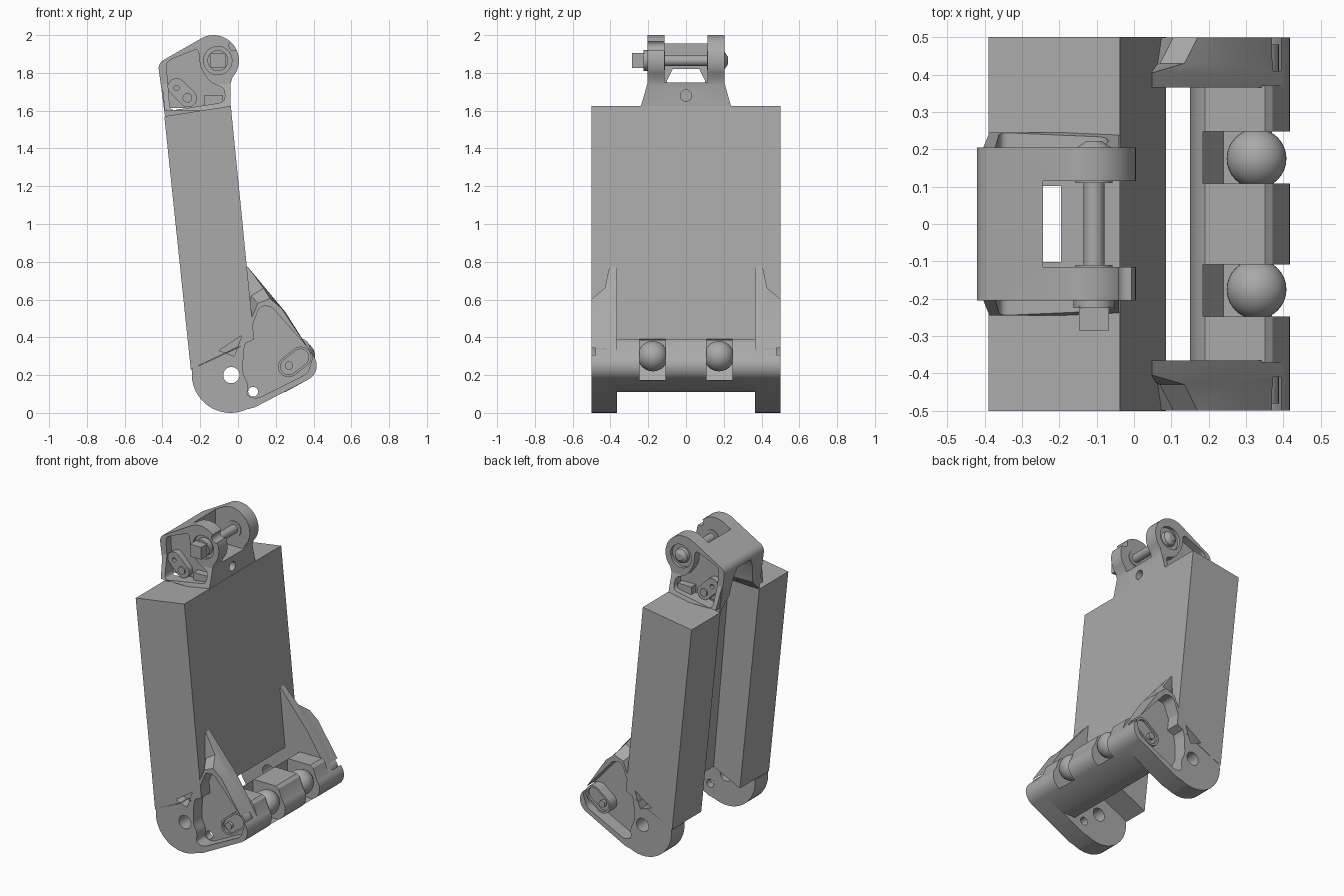
import bpy, bmesh, math
from mathutils import Vector

default_cube = bpy.data.objects.get("Cube")
if default_cube:
    bpy.data.objects.remove(default_cube, do_unlink=True)

grey = bpy.data.materials.new("machined grey")
grey.use_nodes = True
grey.diffuse_color = (0.4, 0.4, 0.4, 1)
grey.node_tree.nodes["Principled BSDF"].inputs["Base Color"].default_value = grey.diffuse_color


def finish(name, bm):
    """Turn a bmesh into a named grey object."""
    bmesh.ops.recalc_face_normals(bm, faces=bm.faces)
    mesh = bpy.data.meshes.new(name)
    bm.to_mesh(mesh)
    bm.free()
    mesh.materials.append(grey)
    part = bpy.data.objects.new(name, mesh)
    bpy.context.collection.objects.link(part)
    return part


def loft(name, sections, place=lambda a, b, depth: (a, depth, b)):
    """Bridge matching outlines given as (outline, depth) pairs."""
    bm = bmesh.new()
    rings = [[bm.verts.new(place(a, b, depth)) for a, b in outline] for outline, depth in sections]
    bm.faces.new(rings[0])
    bm.faces.new(rings[-1])
    for low, high in zip(rings, rings[1:]):
        for i in range(len(low)):
            bm.faces.new((low[i - 1], low[i], high[i], high[i - 1]))
    return finish(name, bm)


def prism(name, outline, start, end):
    return loft(name, [(outline, start), (outline, end)])


def box(name, xs, ys, zs):
    return prism(name, [(xs[0], zs[0]), (xs[1], zs[0]), (xs[1], zs[1]), (xs[0], zs[1])], *ys)


def circle(x, z, radius, sides=32, turn=0.0):
    angles = [turn + math.tau * i / sides for i in range(sides)]
    return [(x + radius * math.cos(a), z + radius * math.sin(a)) for a in angles]


def arc(x, z, radius, start, end, steps=16):
    angles = [math.radians(start + (end - start) * i / steps) for i in range(steps + 1)]
    return [(x + radius * math.cos(a), z + radius * math.sin(a)) for a in angles]


def rounded(points, radius, steps=5):
    """Round every corner of an outline."""
    result = []
    for i, point in enumerate(points):
        corner = Vector(point)
        ends = []
        for other in (points[i - 1], points[(i + 1) % len(points)]):
            edge = Vector(other) - corner
            ends.append(corner + edge.normalized() * min(radius, edge.length * 0.45))
        for k in range(steps + 1):
            t = k / steps
            spot = ends[0].lerp(corner, t).lerp(corner.lerp(ends[1], t), t)
            result.append((spot.x, spot.y))
    return result


def obround(x, z, half, radius, turn):
    a = math.radians(turn)
    dx, dz = half * math.cos(a), half * math.sin(a)
    return (arc(x + dx, z + dz, radius, turn - 90, turn + 90)
            + arc(x - dx, z - dz, radius, turn + 90, turn + 270))


def cut(part, *cutters):
    bpy.context.view_layer.objects.active = part
    for cutter in cutters:
        mod = part.modifiers.new("cut", "BOOLEAN")
        mod.operation, mod.solver, mod.object = "DIFFERENCE", "EXACT", cutter
        bpy.ops.object.modifier_apply(modifier=mod.name)
        bpy.data.objects.remove(cutter, do_unlink=True)


# Leaning slab with a channel down its rear side
slab = prism("slab", [(-0.39, 1.57), (-0.25, 0.23), (0.085, 0.39), (-0.038, 1.625)], -0.5, 0.5)
cut(slab, prism("channel", [(-0.19, 1.8), (-0.04, 0.1), (-0.6, 0.1), (-0.6, 1.8)], -0.2, 0.2))

# Top bracket body with flared base
top_outline = ([(-0.385, 1.56), (-0.04, 1.61), (-0.04, 1.74), (-0.03, 1.775)]
               + arc(-0.13, 1.865, 0.135, -28, 113, 20)
               + arc(-0.37, 1.825, 0.05, 113, 185, 6))
bracket = prism("top_bracket", top_outline, -0.205, 0.205)
flare = loft("bracket_flare", [
    ([(-0.387, -0.245), (-0.04, -0.245), (-0.04, 0.245), (-0.387, 0.245)], 1.6),
    ([(-0.405, -0.2), (-0.04, -0.2), (-0.04, 0.2), (-0.405, 0.2)], 1.76)],
    lambda a, b, depth: (a, b, depth))
arch = [(0.2, 1.5), (0.2, 1.57), (0.12, 1.65), (0.1, 1.76), (0.07, 1.82)]
arch += [(-y, z) for y, z in reversed(arch)]
bracket_pocket = rounded([(-0.38, 1.86), (-0.21, 1.93), (-0.2, 1.83), (-0.15, 1.75),
                          (-0.07, 1.72), (-0.07, 1.645), (-0.36, 1.6)], 0.03)
for part in (bracket, flare):
    cut(part,
        loft("arch", [(arch, -0.6), (arch, -0.195)], lambda a, b, depth: (depth, a, b)),
        box("ear_slot", (-0.243, 0.2), (-0.115, 0.115), (1.75, 2.2)),
        prism("pocket", bracket_pocket, -0.4, -0.155),
        prism("pocket", bracket_pocket, 0.155, 0.4),
        loft("front_hole", [(circle(0, 1.68, 0.03), -0.1), (circle(0, 1.68, 0.03), 0.1)],
             lambda a, b, depth: (depth, a, b)))
PIN = (-0.107, 1.865)
cut(bracket,
    prism("recess", circle(*PIN, 0.075), -0.4, -0.185),
    prism("recess", circle(*PIN, 0.075), 0.185, 0.4),
    prism("ear_notch", circle(-0.02, 1.945, 0.028), -0.4, -0.1))

# Hinge pin with collars, square head and rounded end
for name, radius, start, end in (("hinge_pin", 0.028, -0.24, 0.2),
                                 ("pin_washer", 0.055, -0.225, -0.18),
                                 ("front_collar", 0.05, -0.135, -0.11),
                                 ("rear_collar", 0.05, 0.11, 0.135)):
    prism(name, circle(*PIN, radius), start, end)
prism("pin_head", circle(*PIN, 0.057, 4, math.pi / 4), -0.285, -0.22)
loft("pin_end", [(circle(*PIN, 0.05), 0.18), (circle(*PIN, 0.045), 0.205), (circle(*PIN, 0.02), 0.222)])

# Foot cheek outline; only the fin at the top changes between layers
foot = (arc(-0.04, 0.205, 0.205, 175, 295) + [(0.09, 0.03)]
        + arc(0.335, 0.25, 0.082, -62, 42, 12))


def cheek_layer(edge, peak, shoulder, waist):
    return foot + [edge, peak, shoulder, waist, (-0.25, 0.23)]


full = cheek_layer((0.25, 0.535), (0.05, 0.775), (0.02, 0.75), (0.0, 0.35))
middle = cheek_layer((0.24, 0.545), (0.135, 0.66), (0.07, 0.62), (0.01, 0.35))
outer = cheek_layer((0.23, 0.555), (0.17, 0.605), (0.105, 0.58), (0.01, 0.35))
foot_pocket = rounded([(0.115, 0.565), (0.175, 0.565), (0.4, 0.31), (0.37, 0.21), (0.1, 0.075),
                       (0.045, 0.09), (0.055, 0.15), (0.025, 0.21), (0.03, 0.34)], 0.025)
notch = [(-0.1, 0.33), (-0.02, 0.3), (0.02, 0.41)]

for side, label in ((-1, "right"), (1, "left")):
    cheek = loft(label + "_foot_cheek", [(full, side * 0.365), (full, side * 0.405),
                                         (middle, side * 0.43), (outer, side * 0.499)])
    cut(cheek,
        prism("pocket", foot_pocket, side * 0.41, side * 0.6),
        prism("axle_hole", circle(-0.035, 0.2, 0.043), side * 0.3, side * 0.6),
        prism("small_hole", circle(0.08, 0.112, 0.026), side * 0.3, side * 0.6))
    for part in (cheek, slab):
        cut(part, prism("notch", notch, side * 0.43, side * 0.6))

    # Oval bosses with studs in the foot and bracket pockets
    oval = prism(label + "_foot_boss", obround(0.3, 0.27, 0.042, 0.055, 38), side * 0.4, side * 0.48)
    cut(oval, prism("dish", obround(0.3, 0.27, 0.04, 0.043, 38), side * 0.465, side * 0.6))
    prism(label + "_foot_stud", circle(0.27, 0.25, 0.022), side * 0.45, side * 0.485)
    oval = prism(label + "_bracket_boss", obround(-0.295, 1.695, 0.042, 0.047, -45), side * 0.15, side * 0.195)
    cut(oval, prism("dish", circle(-0.325, 1.72, 0.014), side * 0.17, side * 0.3))
    prism(label + "_bracket_stud", circle(-0.268, 1.668, 0.025), side * 0.15, side * 0.205)
    box(label + "_bracket_block", (-0.18, -0.08), (side * 0.15, side * 0.2), (1.63, 1.68))

# Cross bar between the cheeks, notched for the balls
bar_outline = ([(0.15, 0.11), (0.25, 0.11)] + arc(0.335, 0.25, 0.082, -62, 42, 12)
               + [(0.37, 0.375), (0.35, 0.39), (0.19, 0.39), (0.17, 0.37), (0.15, 0.3)])
bar = prism("cross_bar", bar_outline, -0.37, 0.37)
seat = [(0.185, 0.5), (0.185, 0.26), (0.24, 0.175), (0.6, 0.175), (0.6, 0.5)]
for side, label in ((-1, "right"), (1, "left")):
    cut(bar, prism("ball_seat", seat, side * 0.108, side * 0.247))
    bm = bmesh.new()
    bmesh.ops.create_uvsphere(bm, u_segments=32, v_segments=20, radius=0.08)
    ball = finish(label + "_ball", bm)
    ball.location = (0.328, side * 0.175, 0.3)
    # Short pin that carries the ball
    prism(label + "_ball_pin", circle(0.328, 0.3, 0.03), side * 0.1, side * 0.255)

# Smooth the round surfaces and keep the edges crisp
bpy.ops.object.select_all(action="DESELECT")
for part in bpy.context.collection.objects:
    if part.type == "MESH" and grey.name in part.data.materials:
        part.select_set(True)
        bpy.context.view_layer.objects.active = part
bpy.ops.object.shade_smooth_by_angle(angle=math.radians(30))
